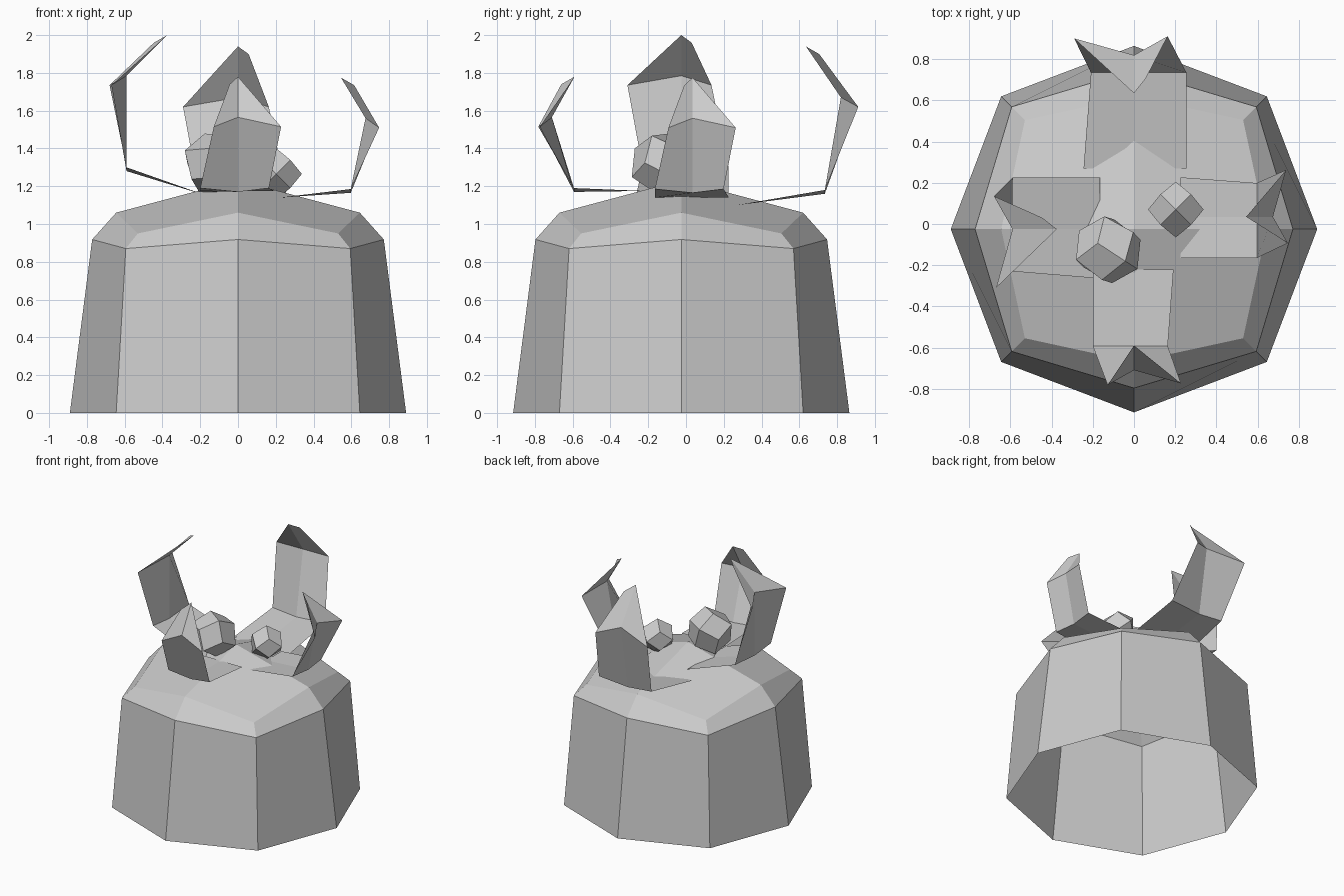
import bpy
from itertools import product
from mathutils import Vector, Euler

if "Cube" in bpy.data.objects:
    bpy.data.objects.remove(bpy.data.objects["Cube"])


def make(name, verts, faces):
    me = bpy.data.meshes.new(name)
    me.from_pydata([tuple(v) for v in verts], [], faces)
    me.update()
    ob = bpy.data.objects.new(name, me)
    bpy.context.collection.objects.link(ob)
    return ob


# Body: open-bottomed eight-sided pot with a shallow four-quad roof
# each ring: axis radius, axis height, diagonal x/y offset, diagonal height
CY = -0.025
rings = [(0.89, 0, 0.645, 0), (0.772, 0.918, 0.594, 0.87), (0.645, 1.06, 0.53, 0.95)]
verts, faces = [], []
dirs = [(1, 0), (1, 1), (0, 1), (-1, 1), (-1, 0), (-1, -1), (0, -1), (1, -1)]
for ra, za, rd, zd in rings:
    for i, (dx, dy) in enumerate(dirs):
        r, z = (rd, zd) if i % 2 else (ra, za)
        verts.append((dx * r, dy * r + CY, z))
for k in range(2):
    for i in range(8):
        j = (i + 1) % 8
        faces.append((k * 8 + i, k * 8 + j, k * 8 + 8 + j, k * 8 + 8 + i))
verts.append((0, CY, 1.232))
faces += [(16 + i, 17 + i, 16 + (i + 2) % 8, 24) for i in range(0, 8, 2)]
make("pot_body", verts, faces)


# Leaves: folded sheets bent upward, with a pointed tip
def leaf(name, out, centre, w, base, knee, mid, tip):
    out = Vector((out[0], out[1], 0))
    side = Vector((out.y, -out.x, 0))

    def p(rz, s, dr=0, dz=0):
        v = out * (rz[0] + dr) + side * (s * w + centre)
        v.z = rz[1] + dz
        return v

    vs = [p(base, 0.25), p(base, 0), p(base, -0.24),
          p(knee, 0.25, 0, 0.02), p(knee, 0), p(knee, -0.205, 0, 0.02),
          p(mid, 0.16, 0.09 * w, -0.05), p(mid, 0), p(mid, -0.285, 0.08 * w, -0.05),
          p(tip, 0), p(tip, 0.055, 0.07, -0.04)]
    fs = [(0, 1, 4, 3), (1, 2, 5, 4), (3, 4, 7, 6), (4, 5, 8, 7),
          (6, 7, 9, 10), (7, 8, 9)]
    make(name, vs, fs)


leaf("leaf_left", (-1, 0), -0.025, 1, (0.165, 1.15), (0.59, 1.28), (0.59, 1.785), (0.375, 2.0))
leaf("leaf_back", (0, 1), 0, 1.02, (0.27, 1.10), (0.735, 1.16), (0.82, 1.67), (0.635, 1.94))
leaf("leaf_front", (0, -1), 0, 0.8, (0.22, 1.175), (0.593, 1.17), (0.71, 1.565), (0.59, 1.78))
leaf("leaf_right", (1, 0), -0.035, 0.8, (0.225, 1.14), (0.597, 1.165), (0.675, 1.56), (0.545, 1.775))


# Berries: twelve-sided rhombic lumps
def berry(name, loc, r, rot):
    vs, fs = [], []
    for a, b in ((0, 1), (1, 2), (2, 0)):
        c = 3 - a - b
        for sa, sb in product((1, -1), repeat=2):
            pa, pb, u, d = (Vector() for _ in range(4))
            pa[a], pb[b] = sa, sb
            for v, sc in ((u, 1), (d, -1)):
                v[a], v[b], v[c] = sa * 0.55, sb * 0.55, sc * 0.55
            quad = [pa, d, pb, u]
            if (d - pa).cross(u - pa).dot(pa) < 0:
                quad.reverse()
            fs.append(tuple(range(len(vs), len(vs) + 4)))
            vs += [v * r for v in quad]
    ob = make(name, vs, fs)
    ob.location = loc
    ob.rotation_euler = Euler(rot)


berry("berry_large", (-0.125, -0.125, 1.32), 0.178, (0.45, 0.4, 0.3))
berry("berry_small", (0.203, 0.07, 1.265), 0.135, (0.0, 0.0, 0.0))
